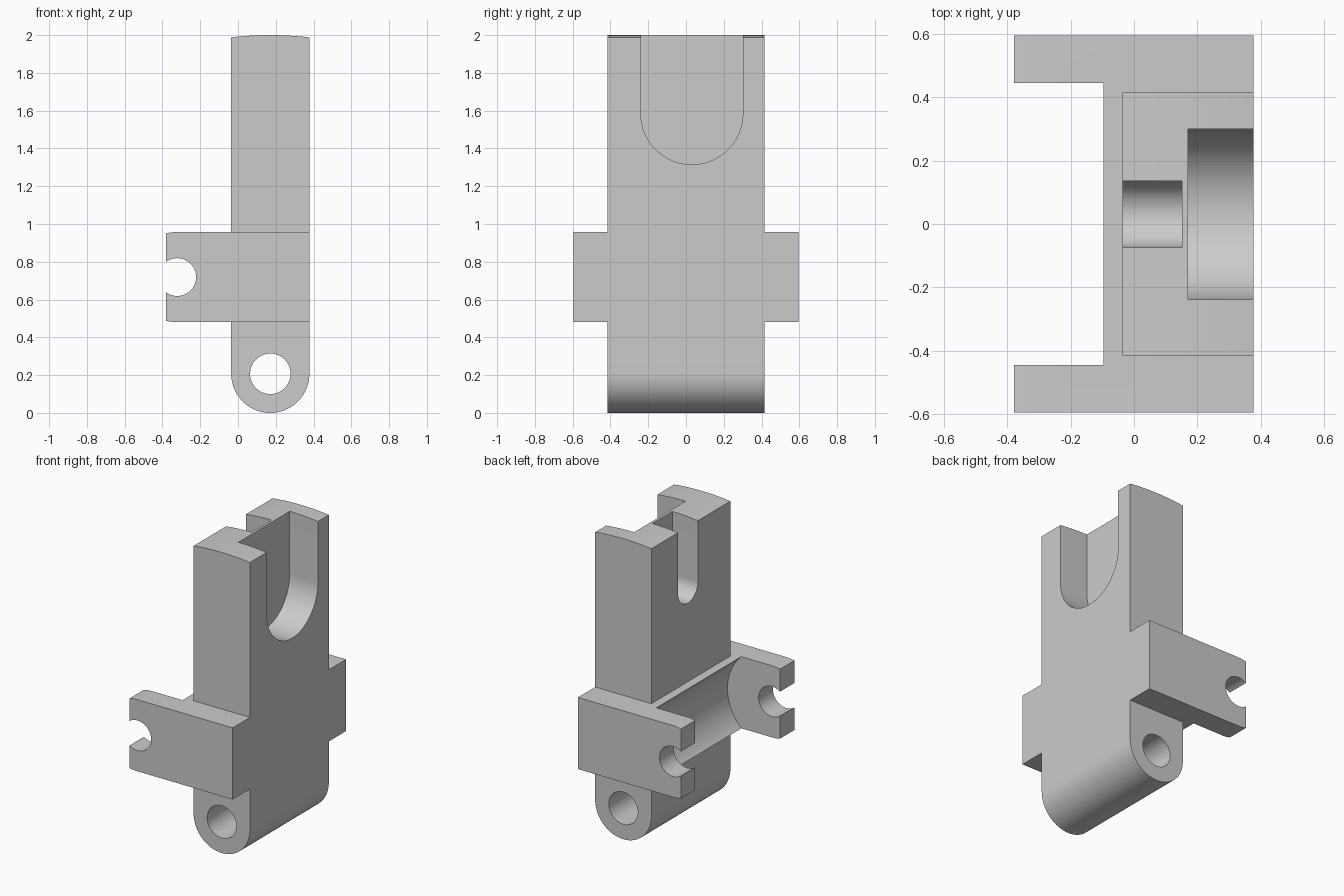
import bpy, bmesh, math

if "Cube" in bpy.data.objects:
    bpy.data.objects.remove(bpy.data.objects["Cube"])

grey = bpy.data.materials.new("plain_grey")
grey.diffuse_color = (0.6, 0.6, 0.6, 1)
grey.use_nodes = True
grey.node_tree.nodes["Principled BSDF"].inputs["Base Color"].default_value = grey.diffuse_color


def arc(c, r, a0, a1, n=32):
    """Points on an arc, angles in degrees."""
    return [(c[0] + r * math.cos(math.radians(a0 + (a1 - a0) * i / n)),
             c[1] + r * math.sin(math.radians(a0 + (a1 - a0) * i / n))) for i in range(n + 1)]


def circle(c, r, n=96):
    return arc(c, r, 0, 360, n)[:-1]


def prism(name, profile, axis, lo, hi):
    """Extrude a profile: (x, z) along y, or (y, z) along x."""
    place = (lambda p, t: (p[0], t, p[1])) if axis == 'y' else (lambda p, t: (t, p[0], p[1]))
    bm = bmesh.new()
    a = [bm.verts.new(place(p, lo)) for p in profile]
    b = [bm.verts.new(place(p, hi)) for p in profile]
    bm.faces.new(a)
    bm.faces.new(b[::-1])
    for i in range(len(a)):
        j = (i + 1) % len(a)
        bm.faces.new((a[i], b[i], b[j], a[j]))
    bmesh.ops.recalc_face_normals(bm, faces=bm.faces)
    me = bpy.data.meshes.new(name)
    bm.to_mesh(me)
    bm.free()
    me.materials.append(grey)
    ob = bpy.data.objects.new(name, me)
    bpy.context.collection.objects.link(ob)
    return ob


def combine(target, tool, op):
    """Apply a boolean and discard the tool object."""
    mod = target.modifiers.new(op, 'BOOLEAN')
    mod.operation, mod.solver, mod.object = op, 'EXACT', tool
    bpy.context.view_layer.objects.active = target
    bpy.ops.object.modifier_apply(modifier=mod.name)
    bpy.data.objects.remove(tool)


X0, X1 = -0.036, 0.378            # upright thickness
R = (X1 - X0) / 2
PIVOT = ((X0 + X1) / 2, R)        # lower hole centre
PIN = (-0.322, 0.719)             # clip hole centre
H = 0.2385                        # half height of the cross block

# Upright: rounded foot, slightly crowned top
crown = 2.0 - PIVOT[1]
half = math.degrees(math.asin(R / crown))
body = prism("bracket_body",
             arc(PIVOT, R, 180, 360, 48) + arc(PIVOT, crown, 90 - half, 90 + half, 16),
             'y', -0.415, 0.415)

# Cross block with lightly rounded arm tips
tip = math.degrees(math.acos((0.38 + PIN[0]) / H))
block = prism("cross_block",
              [(X1, PIN[1] - H), (X1, PIN[1] + H)]
              + arc(PIN, H, 90, 180 - tip, 6)
              + arc(PIN, H, 180 + tip, 270, 6),
              'y', -0.596, 0.596)
combine(body, block, 'UNION')

# Round pocket between the arms, clip holes, pivot hole
for name, c, r, w in (("pocket", PIN, 0.329, 0.446),
                      ("clip_hole", PIN, 0.1, 0.8),
                      ("pivot_hole", PIVOT, 0.107, 0.8)):
    combine(body, prism(name, circle(c, r), 'y', -w, w), 'DIFFERENCE')

# Wide slot on one face, narrow slot on the other, thin web left between
SLOT = (0.031, 1.585)
for name, r, lo, hi in (("wide_slot", 0.27, 0.17, 0.6),
                        ("narrow_slot", 0.105, -0.3, 0.152)):
    profile = arc(SLOT, r, 180, 360, 48) + [(SLOT[0] + r, 2.2), (SLOT[0] - r, 2.2)]
    combine(body, prism(name, profile, 'x', lo, hi), 'DIFFERENCE')

# Smooth curved walls, crisp edges
bpy.ops.object.select_all(action='DESELECT')
body.select_set(True)
bpy.context.view_layer.objects.active = body
bpy.ops.object.shade_smooth_by_angle(angle=math.radians(20))
